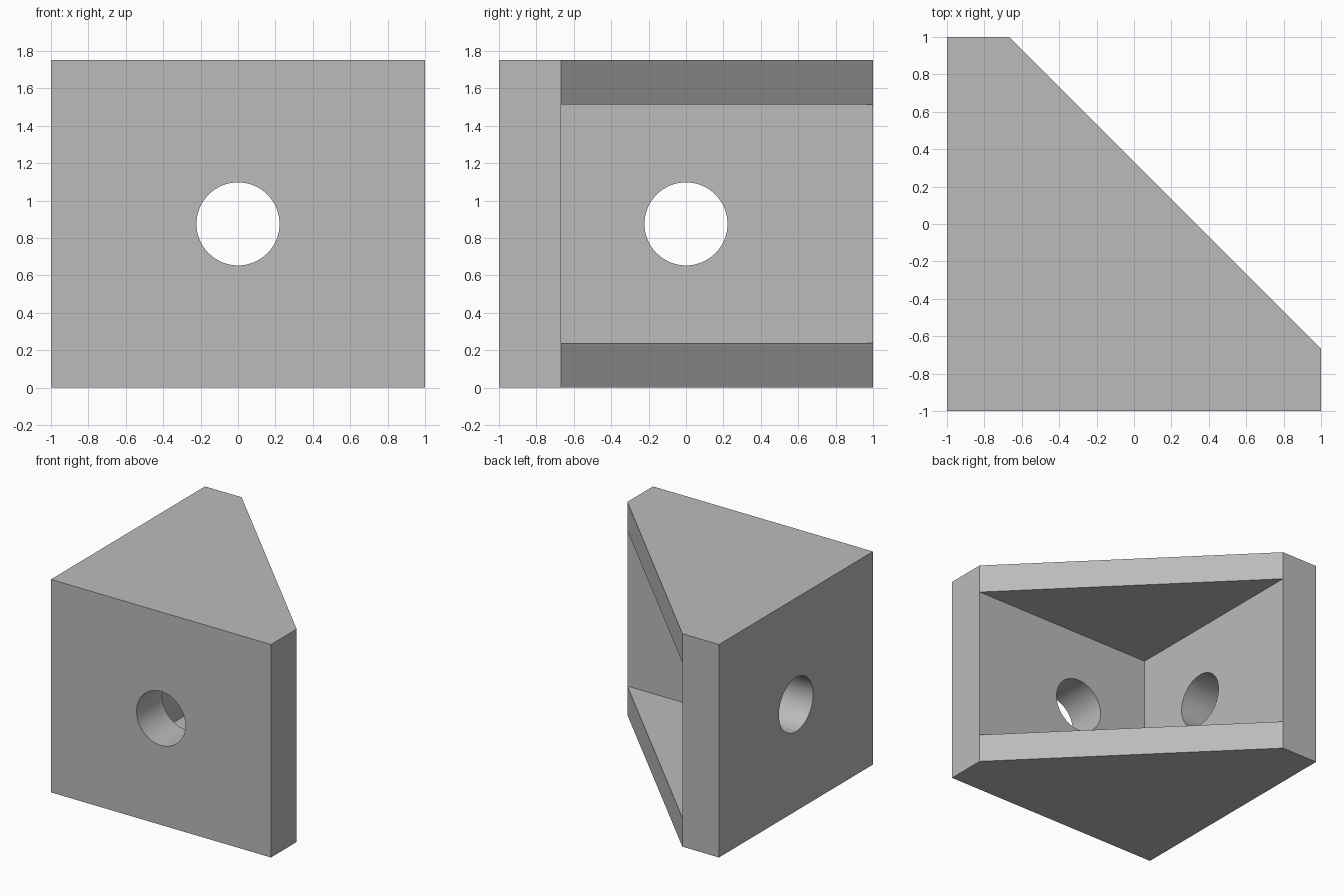
import bpy
import bmesh
from math import radians

cube = bpy.data.objects.get("Cube")
if cube:
    bpy.data.objects.remove(cube, do_unlink=True)

HEIGHT = 1.75
INNER = -0.667        # inner face of both walls
GUSSET = 0.237        # thickness of the end plates
HOLE_RADIUS = 0.222

grey = bpy.data.materials.new("plain grey")
grey.use_nodes = True
colour = (0.5, 0.5, 0.5, 1)
grey.diffuse_color = colour
grey.node_tree.nodes["Principled BSDF"].inputs["Base Color"].default_value = colour


def prism(name, outline, bottom, top):
    """Upright prism from a counter-clockwise outline."""
    bm = bmesh.new()
    face = bm.faces.new([bm.verts.new((x, y, bottom)) for x, y in outline])
    up = bmesh.ops.extrude_face_region(bm, geom=[face])["geom"]
    verts = [g for g in up if isinstance(g, bmesh.types.BMVert)]
    bmesh.ops.translate(bm, verts=verts, vec=(0, 0, top - bottom))
    bmesh.ops.recalc_face_normals(bm, faces=bm.faces[:])
    mesh = bpy.data.meshes.new(name)
    bm.to_mesh(mesh)
    bm.free()
    mesh.materials.append(grey)
    obj = bpy.data.objects.new(name, mesh)
    bpy.context.collection.objects.link(obj)
    return obj


def cut(target, cutter):
    cutter.hide_render = True
    cutter.hide_set(True)
    mod = target.modifiers.new(cutter.name, 'BOOLEAN')
    mod.operation = 'DIFFERENCE'
    mod.solver = 'EXACT'
    mod.object = cutter


# Solid corner block with a sloping open side
bracket = prism("corner_bracket",
                [(-1, -1), (1, -1), (1, INNER), (INNER, 1), (-1, 1)], 0, HEIGHT)

# Triangular pocket between the end plates, meeting the slope's edges
reach = 1 - INNER
pocket = prism("pocket_cutter",
               [(INNER, INNER), (INNER + 2 * reach, INNER - 0),
                (INNER + 2 * reach, 1), (INNER, 1)], GUSSET, HEIGHT - GUSSET)
cut(bracket, pocket)

# One bolt hole through each wall
for name, place, turn in (
        ("front_hole_cutter", (0, -0.9, HEIGHT / 2), (radians(90), 0, 0)),
        ("side_hole_cutter", (-0.9, 0, HEIGHT / 2), (0, radians(90), 0))):
    bpy.ops.mesh.primitive_cylinder_add(vertices=64, radius=HOLE_RADIUS, depth=0.8,
                                        location=place, rotation=turn)
    drill = bpy.context.object
    drill.name = name
    drill.data.materials.append(grey)
    cut(bracket, drill)

# Apply the cuts, then smooth the hole walls
bpy.ops.object.select_all(action='DESELECT')
bpy.context.view_layer.objects.active = bracket
bracket.select_set(True)
for mod in list(bracket.modifiers):
    helper = mod.object
    bpy.ops.object.modifier_apply(modifier=mod.name)
    bpy.data.objects.remove(helper, do_unlink=True)
bpy.ops.object.shade_smooth_by_angle(angle=radians(30))
